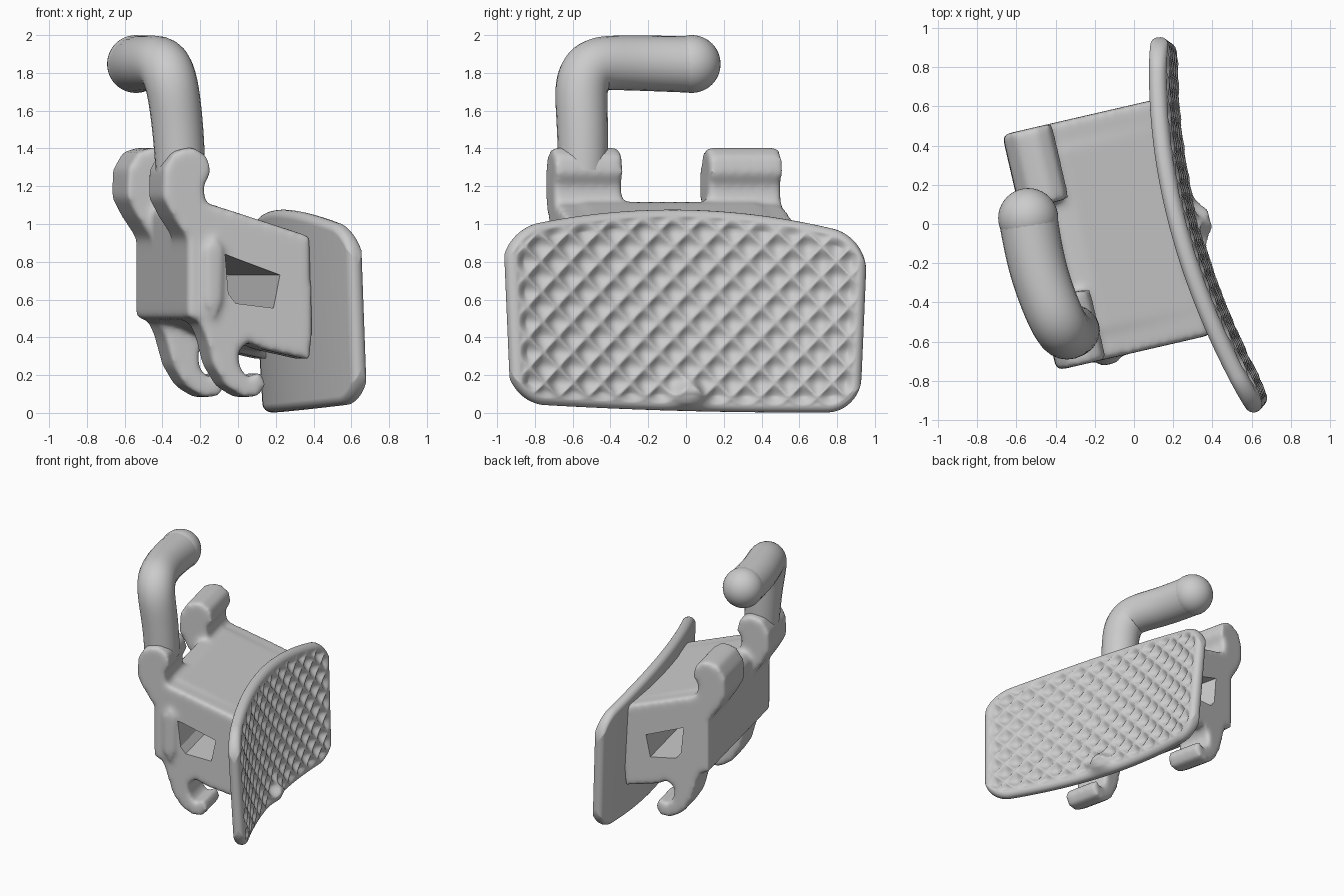
import bpy, bmesh
from math import sin, pi, sqrt, exp, radians
from mathutils import Matrix

if "Cube" in bpy.data.objects:
    bpy.data.objects.remove(bpy.data.objects["Cube"])

ROT = Matrix.Rotation(radians(13), 4, 'Z')   # the bracket is turned against the grid


def add_prism(bm, pts, v0, v1):
    """Extrude a (u, z) profile along v, in the turned frame."""
    rings = [[bm.verts.new(ROT @ Matrix.Translation((u, v, z)).translation) for u, z in pts]
             for v in (v0, v1)]
    bm.faces.new(rings[0])
    bm.faces.new(rings[1][::-1])
    n = len(pts)
    for i in range(n):
        j = (i + 1) % n
        bm.faces.new((rings[0][j], rings[0][i], rings[1][i], rings[1][j]))


def make_object(name, bm, smooth=True):
    bmesh.ops.recalc_face_normals(bm, faces=bm.faces)
    me = bpy.data.meshes.new(name)
    bm.to_mesh(me)
    bm.free()
    for p in me.polygons:
        p.use_smooth = smooth
    ob = bpy.data.objects.new(name, me)
    bpy.context.collection.objects.link(ob)
    return ob


# bracket: core block, two cheeks with lugs on top and hooks below
core = [(-.42, .5), (-.42, 1.06), (-.37, 1.12), (-.27, 1.11), (.21, .95),
        (.21, .32), (-.05, .36), (-.25, .46)]
cheek = [(-.42, .5), (-.42, 1.08), (-.27, 1.1), (.25, .935), (.26, .45), (.25, .28),
         (-.02, .34), (-.09, .38), (-.14, .32), (-.13, .24), (-.09, .185), (-.02, .22),
         (.01, .15), (-.03, .09), (-.11, .08), (-.21, .14), (-.28, .25), (-.32, .4), (-.36, .49)]
lug = [(-.26, 1.06), (-.32, 1.13), (-.33, 1.2), (-.29, 1.27), (-.31, 1.36), (-.39, 1.41),
       (-.49, 1.385), (-.55, 1.29), (-.555, 1.14), (-.5, 1.04), (-.42, .92), (-.3, .95)]
post = [(-.33, .58), (-.33, .87), (-.28, .93), (-.23, .87), (-.24, .58), (-.28, .5)]
bm = bmesh.new()
add_prism(bm, core, -.5, .46)
for v0, v1 in ((-.64, -.36), (.31, .595)):
    add_prism(bm, cheek, v0, v1)
for v0, v1 in ((-.64, -.27), (.2, .595)):
    add_prism(bm, lug, v0, v1)
add_prism(bm, post, -.67, -.5)
bracket = make_object("bracket", bm)
m = bracket.modifiers.new("fuse", 'REMESH')
m.mode, m.voxel_size, m.use_smooth_shade = 'VOXEL', .015, True
m = bracket.modifiers.new("soften", 'SMOOTH')
m.factor, m.iterations = .5, 22

# window running through both cheeks
bm = bmesh.new()
add_prism(bm, [(-.22, .84), (.08, .73), (.045, .555), (-.16, .58), (-.2, .63)], -.9, .9)
cutter = make_object("window_cutter", bm, False)
cutter.hide_render = True
cutter.display_type = 'WIRE'
m = bracket.modifiers.new("window", 'BOOLEAN')
m.operation, m.object, m.solver = 'DIFFERENCE', cutter, 'EXACT'

# bent arm with a rounded end
cu = bpy.data.curves.new("arm", 'CURVE')
cu.dimensions = '3D'
cu.bevel_depth, cu.bevel_resolution, cu.use_fill_caps = .135, 10, True
path = [(-.305, -.545, 1.28), (-.31, -.545, 1.4), (-.325, -.55, 1.58), (-.35, -.56, 1.75),
        (-.39, -.5, 1.85), (-.45, -.36, 1.855), (-.51, -.17, 1.85), (-.54, .03, 1.845)]
sp = cu.splines.new('NURBS')
sp.points.add(len(path) - 1)
for k, (p, c) in enumerate(zip(sp.points, path)):
    p.co = (*c, 1)
    p.radius = .97 + .02 * k
sp.order_u, sp.use_endpoint_u, sp.resolution_u = 4, True, 10
bpy.context.collection.objects.link(bpy.data.objects.new("arm", cu))
bpy.ops.mesh.primitive_uv_sphere_add(segments=40, ring_count=24, radius=.153,
                                     location=(-.54, .03, 1.847))
knob = bpy.context.object
knob.name = "arm_end"
bpy.ops.object.shade_smooth()

# curved tread plate with a diagonal waffle face
COLS, ROWS, R, T, CELL = 240, 140, .18, .045, .16


def plate_point(i, j, side):
    s, t = 2 * i / COLS - 1, 2 * j / ROWS - 1
    a, b = s + .2 * sin(pi * s), t + .2 * sin(pi * t)     # denser near the rim
    y = .96 * a
    top, bot = 1.075 - .14 * y * y - .02 * y, .01 - .025 * y + .02 * y * y
    end = .96 * (1 - abs(a))
    cut = R - sqrt(max(0, R * R - (R - end) ** 2)) if end < R else 0
    half = (top - bot) / 2 - cut
    z = (top + bot) / 2 + b * half
    d = min(end, half * (1 - abs(b)))
    e = sqrt(max(0, 1 - (1 - min(d / T, 1)) ** 2))
    off = side * T * e
    if side > 0:
        k = min(1, max(0, (d - .035) / .05))
        cell = abs(sin(pi * (y + z) / CELL) * sin(pi * (y - z) / CELL)) ** .9
        off += .012 * k - .034 * k * cell
        off += .08 * e * exp(-(y / .08) ** 2 - ((z - .1) / .06) ** 2)
    y *= 1 - .045 * max(0, .9 - z)
    slope = -.263 + .32 * y
    n = sqrt(1 + slope * slope)
    x = .24 - .263 * y + .16 * y * y + .06 * (.75 - z)
    return x + off / n, y - off * slope / n, z


bm = bmesh.new()
for side in (1, -1):
    g = [[bm.verts.new(plate_point(i, j, side)) for j in range(ROWS + 1)] for i in range(COLS + 1)]
    for i in range(COLS):
        for j in range(ROWS):
            q = (g[i][j], g[i + 1][j], g[i + 1][j + 1], g[i][j + 1])
            bm.faces.new(q if side > 0 else q[::-1])
bmesh.ops.remove_doubles(bm, verts=bm.verts, dist=1e-4)
make_object("tread_plate", bm)
